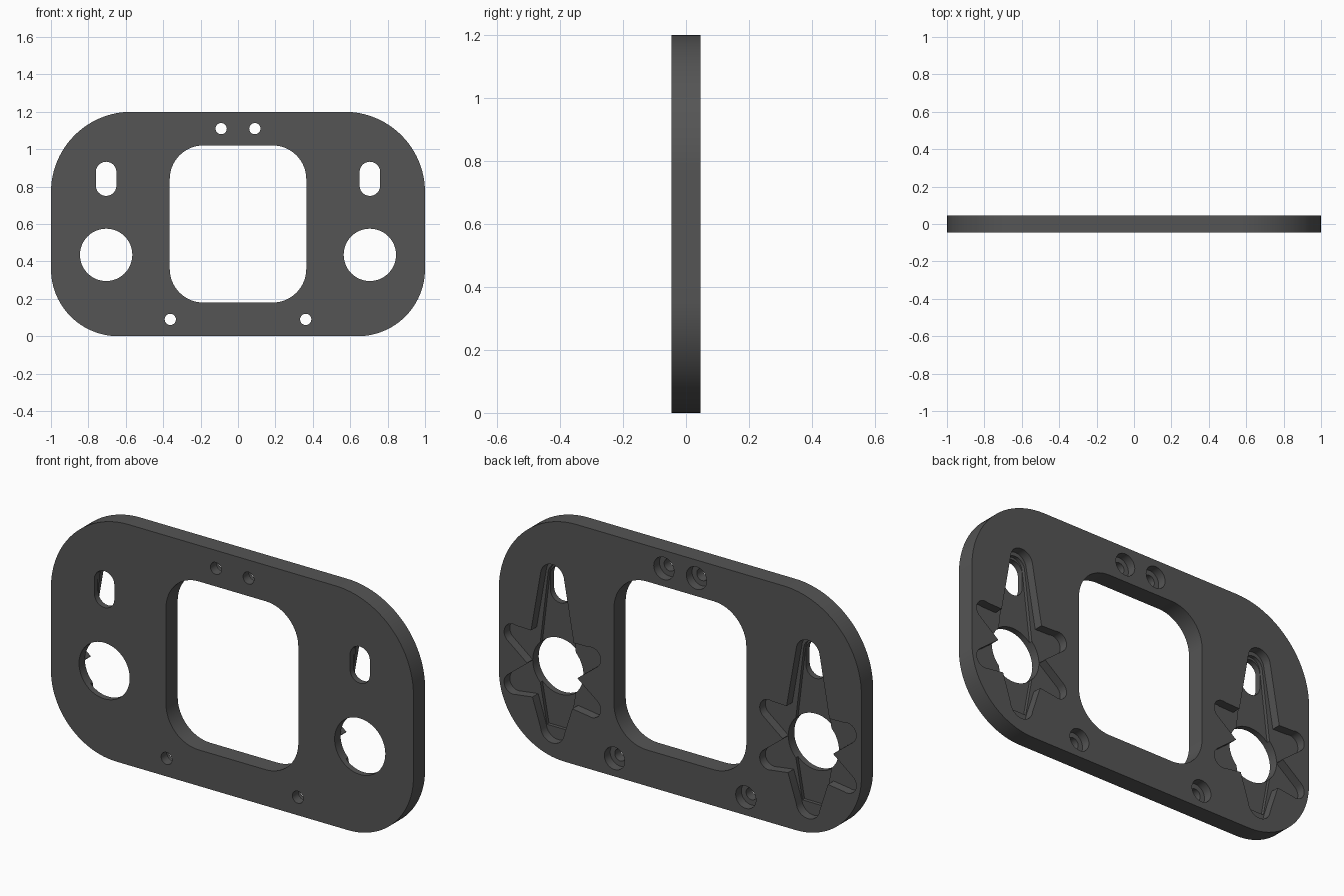
import bpy, bmesh
from math import sin, cos, radians

if "Cube" in bpy.data.objects:
    bpy.data.objects.remove(bpy.data.objects["Cube"])

T = 0.046          # half thickness of the plate
OUT = 0.1          # cutter overshoot


def arc(cx, cz, r, a0, a1, n=12):
    return [(cx + r * cos(radians(a0 + (a1 - a0) * i / n)),
             cz + r * sin(radians(a0 + (a1 - a0) * i / n))) for i in range(n + 1)]


def circle(cx, cz, r, n=48):
    return arc(cx, cz, r, 0, 360, n)[:-1]


def rounded(w, z0, z1, r_top, r_bot, n=16):
    return (arc(w - r_top, z1 - r_top, r_top, 0, 90, n) + arc(-w + r_top, z1 - r_top, r_top, 90, 180, n)
            + arc(-w + r_bot, z0 + r_bot, r_bot, 180, 270, n) + arc(w - r_bot, z0 + r_bot, r_bot, 270, 360, n))


def mirrored(half):
    # closes a right-hand half outline that starts and ends on x = 0
    return half + [(-x, z) for x, z in reversed(half[1:-1])]


def prism(name, pts, y0, y1):
    bm = bmesh.new()
    face = bm.faces.new([bm.verts.new((x, y0, z)) for x, z in pts])
    ext = bmesh.ops.extrude_face_region(bm, geom=[face])
    bmesh.ops.translate(bm, vec=(0, y1 - y0, 0),
                        verts=[v for v in ext['geom'] if isinstance(v, bmesh.types.BMVert)])
    bmesh.ops.recalc_face_normals(bm, faces=bm.faces)
    me = bpy.data.meshes.new(name)
    bm.to_mesh(me)
    bm.free()
    ob = bpy.data.objects.new(name, me)
    bpy.context.collection.objects.link(ob)
    return ob


# Plate body
plate = prism("mounting_plate", rounded(1.0, 0, 1.2, 0.43, 0.36, 24), -T, T)
bpy.context.view_layer.objects.active = plate
plate.select_set(True)


def cut(pts, y0=-OUT, y1=OUT):
    cutter = prism("cutter", pts, y0, y1)
    cutter.hide_render = True
    mod = plate.modifiers.new("cut", 'BOOLEAN')
    mod.operation, mod.solver, mod.object = 'DIFFERENCE', 'EXACT', cutter
    bpy.ops.object.modifier_apply(modifier=mod.name)
    bpy.data.objects.remove(cutter)


# Central window
cut(rounded(0.365, 0.18, 1.02, 0.18, 0.18))

# Six-armed pocket outline and its deeper vertical pocket, relative to the hub
star = mirrored([(0, 0.53)] + arc(0, 0.465, 0.065, 80, 5, 8) + [(0.118, 0.17)]
                + arc(0.2165, 0.125, 0.05, 110, -50) + [(0.138, 0)]
                + arc(0.2165, -0.125, 0.05, 50, -110) + [(0.11, -0.16)]
                + arc(0, -0.295, 0.065, -5, -80, 8) + [(0, -0.36)])
deep = mirrored([(0, 0.51)] + arc(0, 0.455, 0.055, 80, 5, 8)
                + [(0.098, 0.1), (0.098, -0.1), (0.062, -0.3), (0, -0.3)])

for s in (-1, 1):
    hx, hz = s * 0.705, 0.435
    # Through hole and slot
    cut(circle(hx, hz, 0.14))
    cut(arc(hx, 0.878, 0.055, 0, 180) + arc(hx, 0.805, 0.055, 180, 360))
    # Pockets in the back
    cut([(hx + x, hz + z) for x, z in star], T - 0.045, OUT)
    cut([(hx + x, hz + z) for x, z in deep], T - 0.062, OUT)
    # Counterbored screw holes
    for x, z in ((s * 0.09, 1.11), (s * 0.362, 0.09)):
        cut(circle(x, z, 0.03, 32))
        cut(circle(x, z, 0.056, 32), T - 0.045, OUT)

bpy.ops.object.shade_smooth_by_angle(angle=radians(30))

mat = bpy.data.materials.new("dark_grey")
mat.diffuse_color = (0.09, 0.09, 0.09, 1)
mat.use_nodes = True
mat.node_tree.nodes["Principled BSDF"].inputs["Base Color"].default_value = mat.diffuse_color
plate.data.materials.clear()
plate.data.materials.append(mat)
